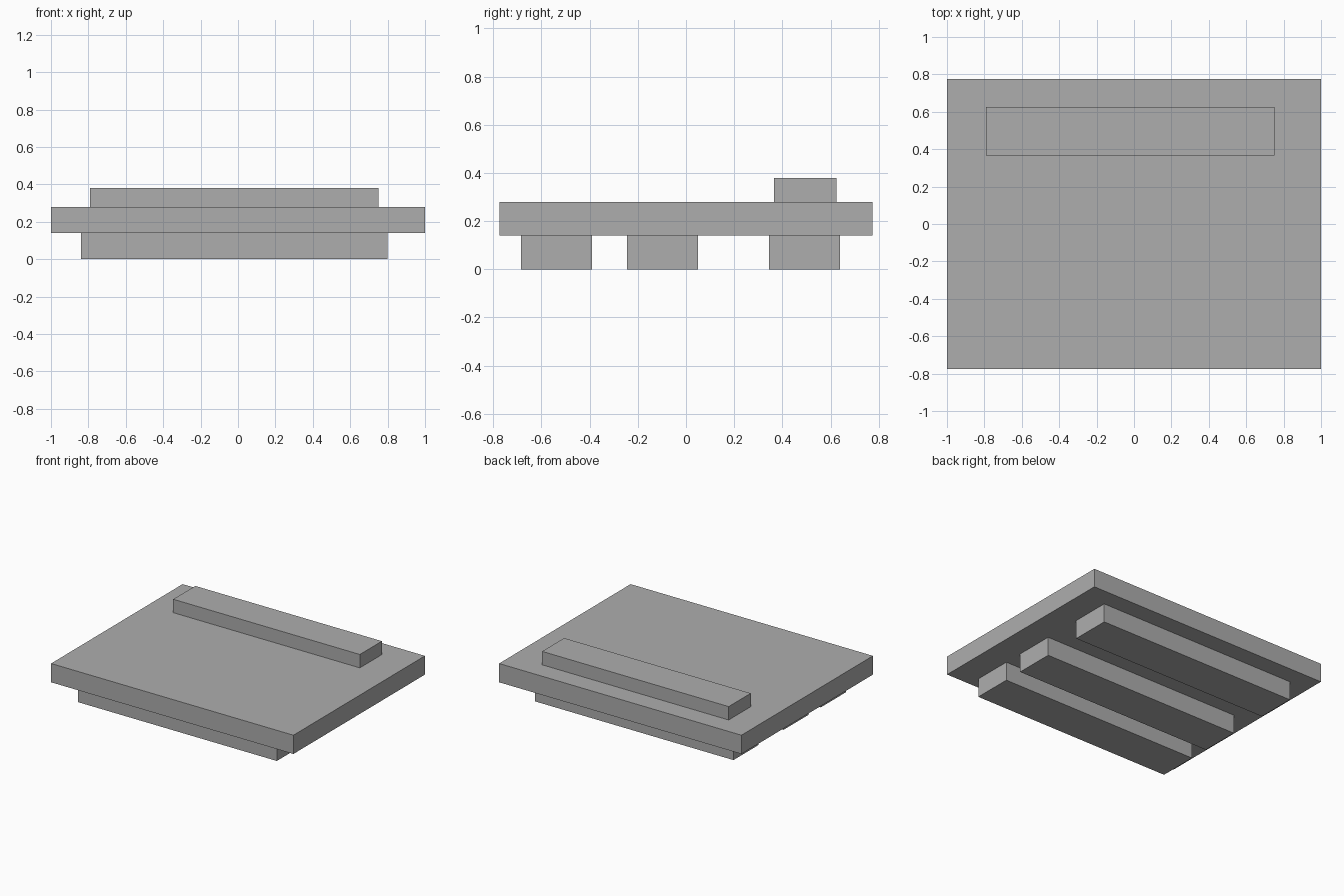
import bpy
from mathutils import Vector

cube = bpy.data.objects.get("Cube")
if cube:
    bpy.data.objects.remove(cube, do_unlink=True)

# Single plain grey
grey = bpy.data.materials.new("plain_grey")
grey.use_nodes = True
colour = (0.42, 0.42, 0.42, 1)
grey.diffuse_color = colour
grey.node_tree.nodes["Principled BSDF"].inputs["Base Color"].default_value = colour


def box(name, low, high):
    """Add a box spanning two opposite corners."""
    low, high = Vector(low), Vector(high)
    bpy.ops.mesh.primitive_cube_add(size=1, location=(low + high) / 2)
    obj = bpy.context.object
    obj.name = name
    obj.scale = high - low
    bpy.ops.object.transform_apply(location=False, rotation=False, scale=True)
    obj.data.materials.append(grey)
    return obj


# Deck slab
box("deck", (-1, -0.775, 0.14), (1, 0.775, 0.28))

# Raised bar along the back of the deck
box("top_bar", (-0.79, 0.365, 0.28), (0.75, 0.625, 0.38))

# Three parallel runners under the deck
for name, y in (("front", -0.685), ("middle", -0.245), ("back", 0.345)):
    box(name + "_runner", (-0.84, y, 0), (0.8, y + 0.295, 0.14))
